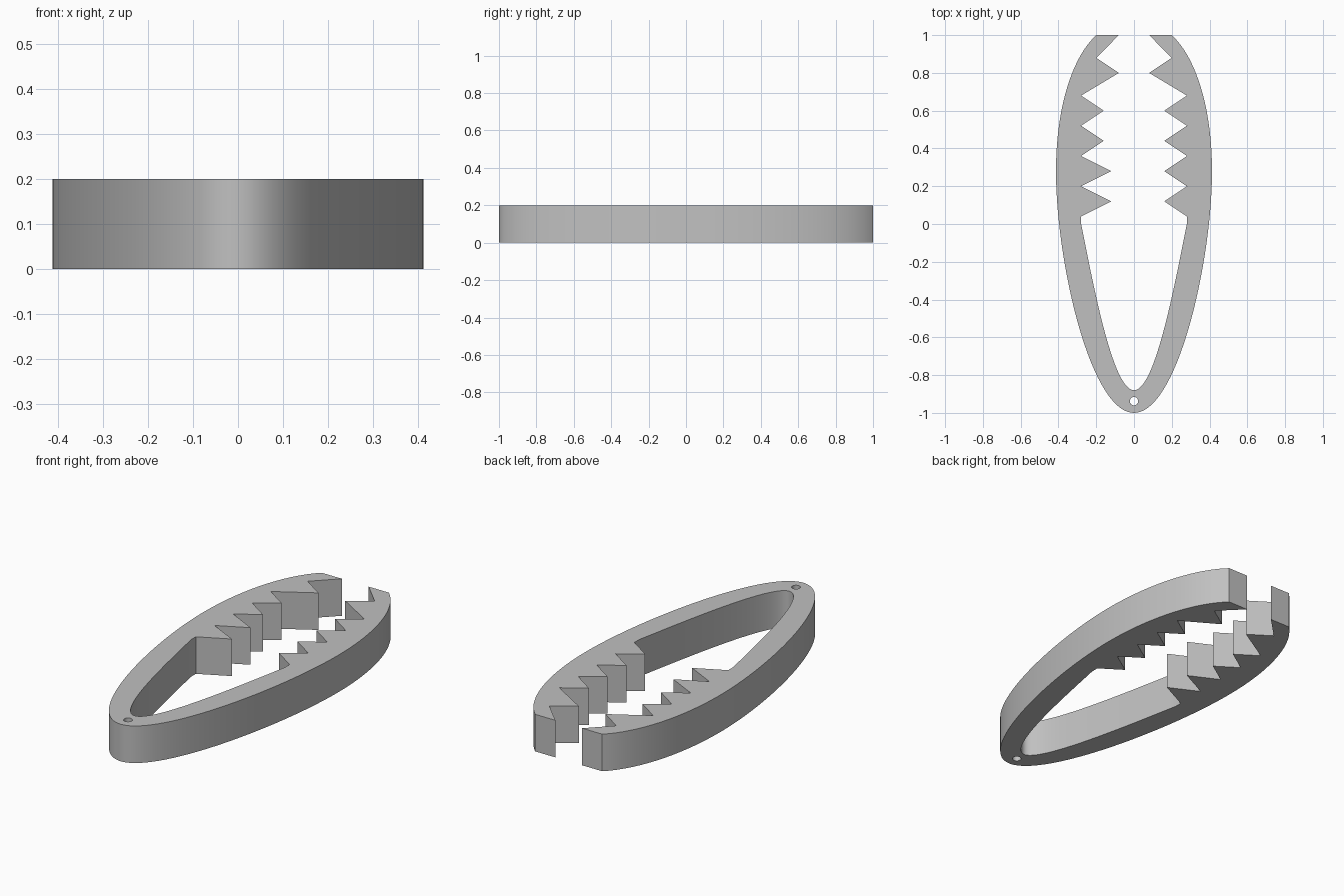
import bpy, bmesh
from math import cos, sin, pi, radians
from mathutils import Vector
from mathutils.geometry import interpolate_bezier

cube = bpy.data.objects.get("Cube")
if cube:
    bpy.data.objects.remove(cube, do_unlink=True)

HEIGHT = 0.2


def bezier(a, b, c, d, count):
    return interpolate_bezier(*(Vector((*p, 0)) for p in (a, b, c, d)), count)


def mirrored(points):
    return [Vector((-p.x, p.y, 0)) for p in points]


def jaw_teeth(side, lower_tip):
    """Zigzag from the root of the teeth up to the end of the jaw."""
    profile = []
    for i in range(4):
        profile += [(0.28, 0.04 + 0.16 * i), (lower_tip if i < 2 else 0.16, 0.12 + 0.16 * i)]
    profile += [(0.28, 0.68), (0.08, 0.8), (0.2, 0.88), (0.08, 1)]
    return [Vector((side * x, y, 0)) for x, y in profile]


# Half curves of the outer bow and the inner handle opening
outer = bezier((0, -1), (0.23, -1), (0.413, -0.2), (0.413, 0.28), 40)
outer += bezier((0.413, 0.28), (0.413, 0.61), (0.33, 0.88), (0.2, 1), 24)[1:]
inner = bezier((0, -0.88), (0.11, -0.88), (0.21, -0.35), (0.28, 0), 32)

# Closed outline: right bow, right teeth, inner opening, left teeth, left bow
outline = outer + jaw_teeth(1, 0.16)[::-1] + inner[::-1]
outline += mirrored(inner[1:]) + jaw_teeth(-1, 0.12) + mirrored(outer[1:])[::-1]

# Small pivot hole at the closed end
hole = [Vector((0.022 * cos(2 * pi * i / 32), -0.938 + 0.022 * sin(2 * pi * i / 32), 0))
        for i in range(32)]

# Fill the flat shape and extrude it to full height
bm = bmesh.new()
for loop in (outline, hole):
    verts = [bm.verts.new(p) for p in loop]
    for a, b in zip(verts, verts[1:] + verts[:1]):
        bm.edges.new((a, b))
bmesh.ops.triangle_fill(bm, edges=bm.edges[:], use_beauty=True, normal=(0, 0, 1))
result = bmesh.ops.extrude_face_region(bm, geom=bm.faces[:], use_keep_orig=True)
top = [g for g in result["geom"] if isinstance(g, bmesh.types.BMVert)]
bmesh.ops.translate(bm, verts=top, vec=(0, 0, HEIGHT))
bmesh.ops.recalc_face_normals(bm, faces=bm.faces[:])

mesh = bpy.data.meshes.new("toothed_tongs")
bm.to_mesh(mesh)
bm.free()
tongs = bpy.data.objects.new("toothed_tongs", mesh)
bpy.context.collection.objects.link(tongs)

# Plain grey material
grey = bpy.data.materials.new("plain_grey")
grey.use_nodes = True
colour = (0.53, 0.53, 0.53, 1)
grey.diffuse_color = colour
grey.node_tree.nodes["Principled BSDF"].inputs["Base Color"].default_value = colour
mesh.materials.append(grey)

# Smooth bows with crisp teeth and rims
bpy.ops.object.select_all(action="DESELECT")
tongs.select_set(True)
bpy.context.view_layer.objects.active = tongs
bpy.ops.object.shade_smooth_by_angle(angle=radians(30))
